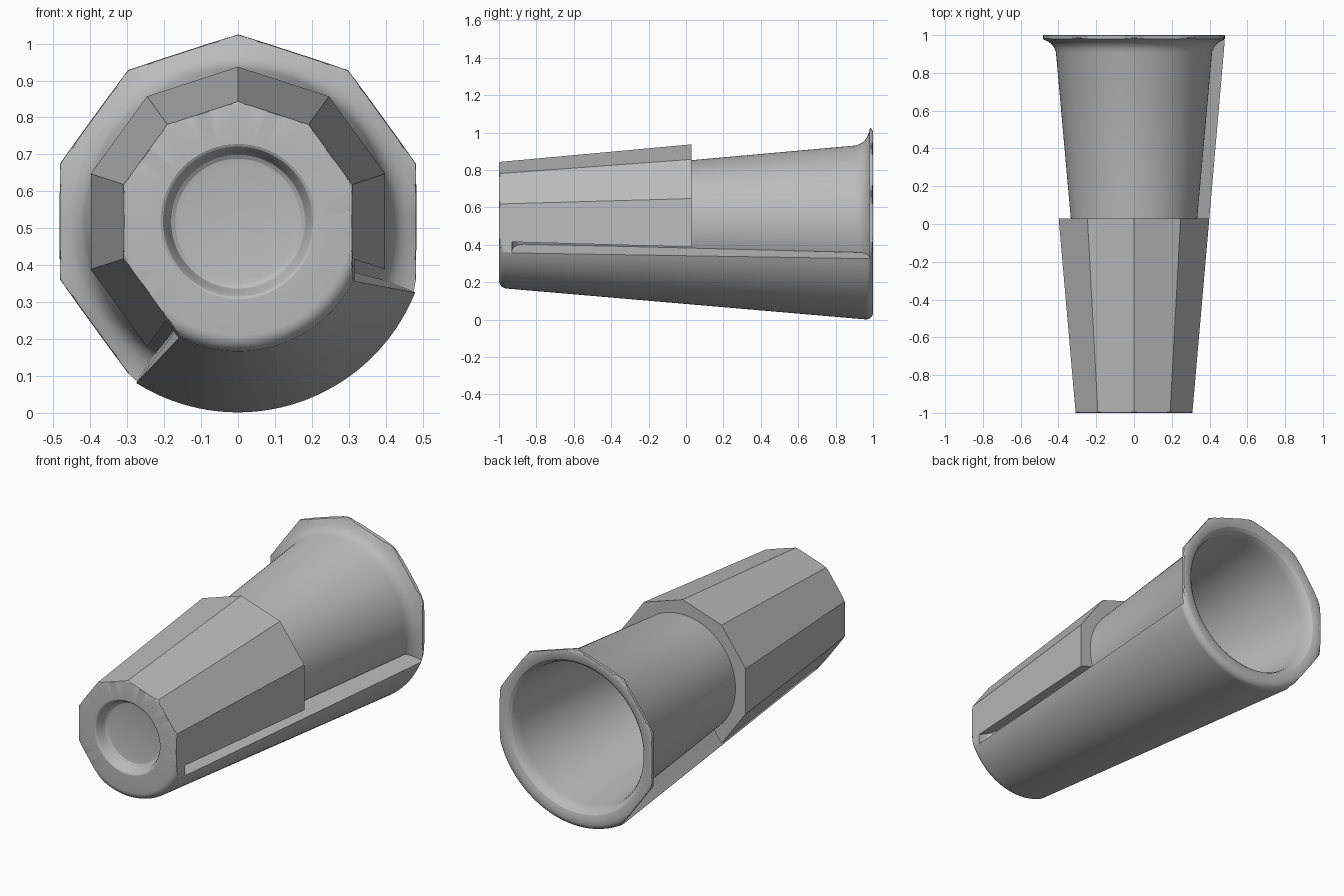
import bpy, bmesh
from math import sin, cos, acos, radians, degrees, pi, sqrt

if "Cube" in bpy.data.objects:
    bpy.data.objects.remove(bpy.data.objects["Cube"], do_unlink=True)

CENTRE = 0.518          # height of the cup's long axis
ROUND = 0.04            # rounding of both ends

grey = bpy.data.materials.new("plain grey")
grey.use_nodes = True
grey.diffuse_color = (0.5, 0.5, 0.5, 1)
grey.node_tree.nodes["Principled BSDF"].inputs["Base Color"].default_value = (0.5, 0.5, 0.5, 1)


def cone(y):            # full outer cone
    return 0.434 + 0.086 * y


def rounded(y):         # outer cone with rounded ends
    d = max(0, abs(y) - 1 + ROUND)
    return cone(y) - ROUND + sqrt(max(0, ROUND ** 2 - d ** 2))


def thin(y):            # slim cone behind the facets
    return 0.332 + 0.0895 * y


def flat(y):            # distance of the seven flat sides from the axis
    return (0.4165 + 0.0915 * y) * cos(radians(18))


def clip(angle, y):     # outermost radius allowed by the flat sides
    limits = [flat(y) / cos(radians(angle - n)) for n in range(0, 217, 36)
              if cos(radians(angle - n)) > 0.5]
    limits += [flat(y) / cos(radians(angle - 360))] if angle > 320 else []
    return min(limits + [9])


def place(bm, angle, r, y):
    a = radians(angle)
    return bm.verts.new((r * cos(a), y, CENTRE + r * sin(a)))


def finish(bm, name):
    bmesh.ops.remove_doubles(bm, verts=bm.verts, dist=0.0002)
    bmesh.ops.recalc_face_normals(bm, faces=bm.faces)
    mesh = bpy.data.meshes.new(name)
    bm.to_mesh(mesh)
    bm.free()
    obj = bpy.data.objects.new(name, mesh)
    bpy.context.collection.objects.link(obj)
    mesh.materials.append(grey)
    bpy.ops.object.select_all(action='DESELECT')
    obj.select_set(True)
    bpy.context.view_layer.objects.active = obj
    bpy.ops.object.shade_smooth_by_angle(angle=radians(20))


def revolve(name, profile, step=3):
    bm = bmesh.new()
    rings = [[place(bm, a, min(r, clip(a, y)), y) for a in range(0, 360, step)]
             for y, r in profile]
    for lo, hi in zip(rings, rings[1:]):
        for i in range(len(lo)):
            j = (i + 1) % len(lo)
            bm.faces.new((lo[i], lo[j], hi[j], hi[i]))
    finish(bm, name)


def shell(name, ys, span, outer, inner, count):
    """Thick curved panel running along the axis between two angles."""
    bm = bmesh.new()
    loops = []
    for y in ys:
        a0, a1 = span(y)
        angles = [a0 + (a1 - a0) * i / count for i in range(count + 1)]
        loops.append([place(bm, a, outer(a, y), y) for a in angles] +
                     [place(bm, a, inner(y), y) for a in reversed(angles)])
    n = len(loops[0])
    for lo, hi in zip(loops, loops[1:]):
        for i in range(n):
            j = (i + 1) % n
            bm.faces.new((lo[i], lo[j], hi[j], hi[i]))
    for ring in (loops[0], loops[-1]):
        for i in range(count):
            bm.faces.new((ring[i], ring[i + 1], ring[n - 2 - i], ring[n - 1 - i]))
    finish(bm, name)


# Rounding positions shared by the base and the lower wall
turns = [1 - ROUND + ROUND * sin(pi / 2 * i / 6) for i in range(7)]

# Cup body: cavity, lip, flared flange, slim cone, base and base recess
cavity = [(-0.85, 0), (-0.85, thin(-0.85) - 0.03), (-0.83, thin(-0.83) - 0.015),
          (0.93, thin(0.93) - 0.012), (0.96, 0.408), (0.98, 0.418), (0.993, 0.433), (1, 0.455)]
lip = [(y, rounded(y)) for y in reversed(turns) if y > 0.985]
flange = [(0.984, 0.511), (0.983, 0.505), (0.98, 0.49), (0.975, 0.475),
          (0.966, 0.455), (0.953, 0.437), (0.935, 0.424), (0.91, thin(0.91))]
base = [(-0.87, thin(-0.87)), (-0.9, 0.262), (-0.92, 0.285), (-0.93, 0.32), (-0.93, cone(-0.93))]
base += [(-y, rounded(-y)) for y in turns]
recess = [(-1, 0.21), (-0.996, 0.203), (-0.985, 0.196), (-0.96, 0.188),
          (-0.945, 0.181), (-0.938, 0.17), (-0.935, 0.155), (-0.935, 0)]
revolve("cup_body", cavity + lip + flange + base + recess)


# Thick smooth wall along the underside
def lower_span(y):
    edge = degrees(acos(flat(y) / cone(y)))
    return 216 + edge, 360 - edge


shell("lower_wall", [-y for y in reversed(turns)] + turns, lower_span,
      lambda a, y: min(rounded(y), clip(a, y)),
      lambda y: thin(y) - 0.005 + max(0, y - 0.94) * 0.8, 40)

# Raised flat-sided grip on the front half
shell("faceted_grip", [-0.955, 0.03], lambda y: (-18, 234),
      clip, lambda y: thin(y) - 0.005, 84)
